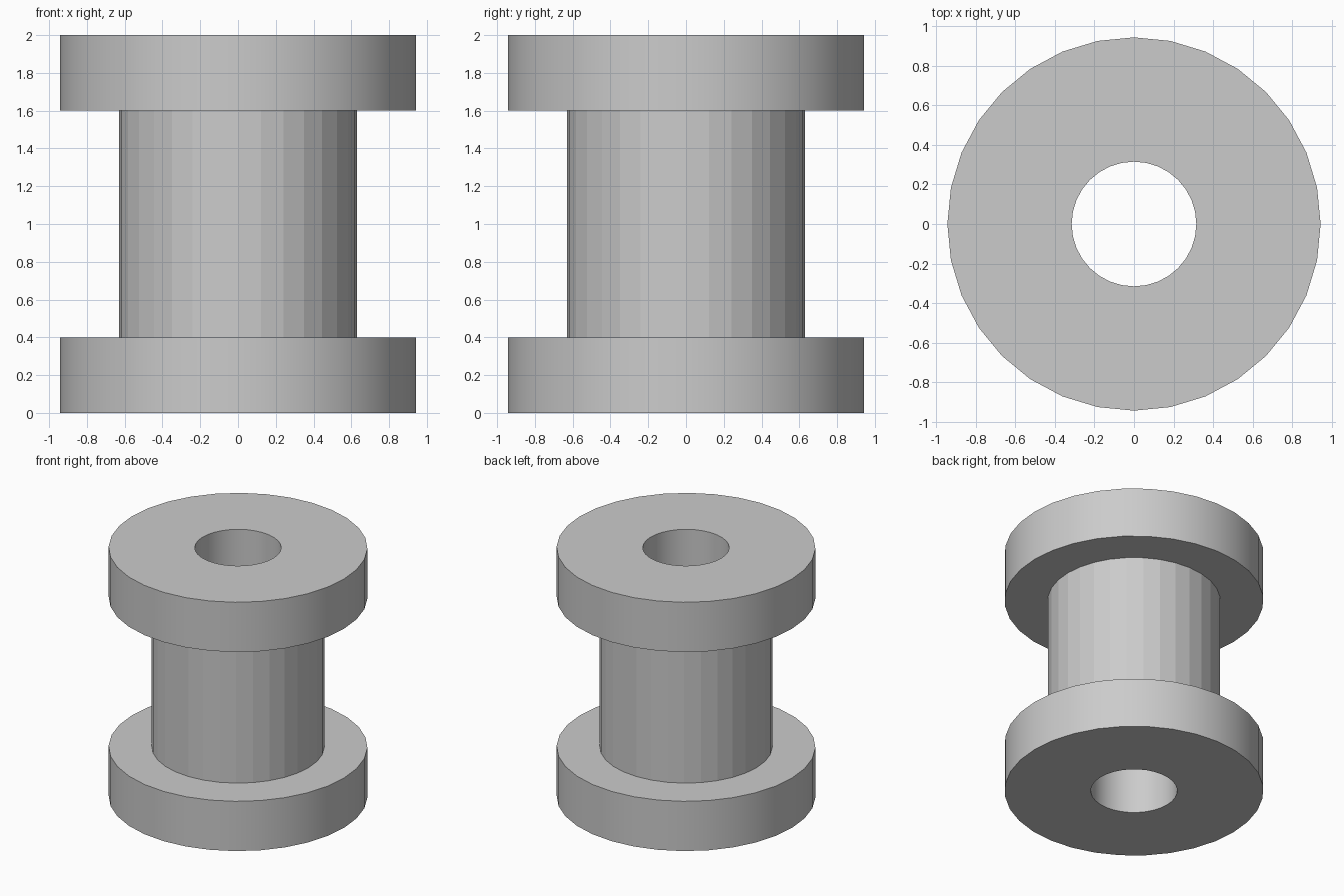
import bpy
import bmesh
from math import cos, sin, tau, radians

cube = bpy.data.objects.get("Cube")
if cube:
    bpy.data.objects.remove(cube, do_unlink=True)

SIDES = 32
FLANGE, CORE, BORE = 0.943, 0.629, 0.315
HEIGHT, RIM = 2.0, 0.4

# Plain grey
grey = bpy.data.materials.new("light_grey")
grey.use_nodes = True
colour = (0.6, 0.6, 0.6, 1.0)
grey.diffuse_color = colour
grey.node_tree.nodes["Principled BSDF"].inputs["Base Color"].default_value = colour

# Closed spool section (radius, height): outside going up, then down the bore
profile = [
    (FLANGE, 0), (FLANGE, RIM),
    (CORE, RIM), (CORE, HEIGHT - RIM),
    (FLANGE, HEIGHT - RIM), (FLANGE, HEIGHT),
    (BORE, HEIGHT), (BORE, 0),
]
CORE_STRIP = 2  # section segment that makes the core wall

# Turn the section around the z axis
bm = bmesh.new()
rings = [[bm.verts.new((r * cos(tau * i / SIDES), r * sin(tau * i / SIDES), z))
          for i in range(SIDES)] for r, z in profile]
core_faces = []
for k, ring in enumerate(rings):
    above = rings[(k + 1) % len(rings)]
    for i in range(SIDES):
        j = (i + 1) % SIDES
        face = bm.faces.new((ring[i], ring[j], above[j], above[i]))
        if k == CORE_STRIP:
            core_faces.append(face)
bm.faces.index_update()
core_ids = [f.index for f in core_faces]
bm.normal_update()

mesh = bpy.data.meshes.new("spool")
bm.to_mesh(mesh)
bm.free()
mesh.materials.append(grey)
spool = bpy.data.objects.new("spool", mesh)
bpy.context.collection.objects.link(spool)

# Smooth flanges and bore, faceted core
bpy.ops.object.select_all(action="DESELECT")
spool.select_set(True)
bpy.context.view_layer.objects.active = spool
bpy.ops.object.shade_smooth_by_angle(angle=radians(30))
for index in core_ids:
    mesh.polygons[index].use_smooth = False
